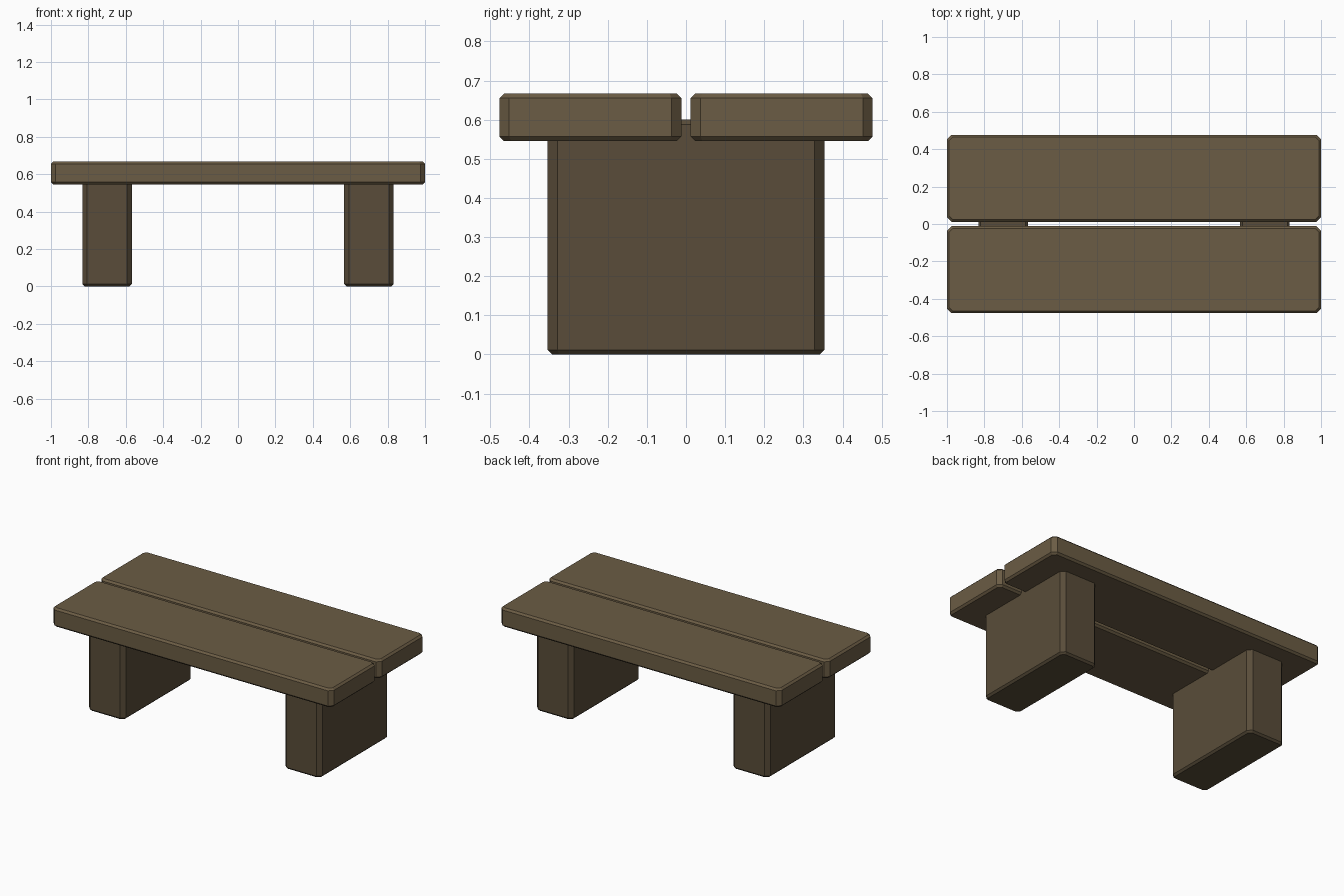
import bpy
import bmesh
from mathutils import Vector

if "Cube" in bpy.data.objects:
    bpy.data.objects.remove(bpy.data.objects["Cube"])


def material(name, colour):
    mat = bpy.data.materials.new(name)
    mat.diffuse_color = (*colour, 1.0)
    mat.use_nodes = True
    mat.node_tree.nodes["Principled BSDF"].inputs["Base Color"].default_value = mat.diffuse_color
    return mat


def chamfered_block(name, low, high, mat, corner=0.025, rim=0.012):
    """Box with wide chamfers on its upright edges and narrow ones top and bottom."""
    low, high = Vector(low), Vector(high)
    size = high - low
    bm = bmesh.new()
    bmesh.ops.create_cube(bm, size=1.0)
    bmesh.ops.scale(bm, vec=size, verts=bm.verts)

    def is_upright(e):
        return abs(e.verts[0].co.z - e.verts[1].co.z) > 1e-4

    bmesh.ops.bevel(bm, geom=[e for e in bm.edges if is_upright(e)],
                    offset=corner, segments=1, affect='EDGES')
    bmesh.ops.bevel(bm, geom=[e for e in bm.edges if not is_upright(e)],
                    offset=rim, segments=1, affect='EDGES')
    bmesh.ops.recalc_face_normals(bm, faces=bm.faces)
    mesh = bpy.data.meshes.new(name)
    bm.to_mesh(mesh)
    bm.free()
    mesh.materials.append(mat)
    obj = bpy.data.objects.new(name, mesh)
    obj.location = (low + high) / 2
    bpy.context.collection.objects.link(obj)
    return obj


plank_wood = material("plank_wood", (0.147, 0.107, 0.058))
leg_wood = material("leg_wood", (0.100, 0.073, 0.041))

# Two long top planks with a narrow gap between them
chamfered_block("front_plank", (-1, -0.477, 0.545), (1, -0.012, 0.667), plank_wood)
chamfered_block("back_plank", (-1, 0.012, 0.545), (1, 0.477, 0.667), plank_wood)

# Slab legs, let into the undersides of the planks
for side, x in (("left", -0.7), ("right", 0.7)):
    chamfered_block(side + "_leg", (x - 0.132, -0.354, 0), (x + 0.132, 0.354, 0.6), leg_wood)
